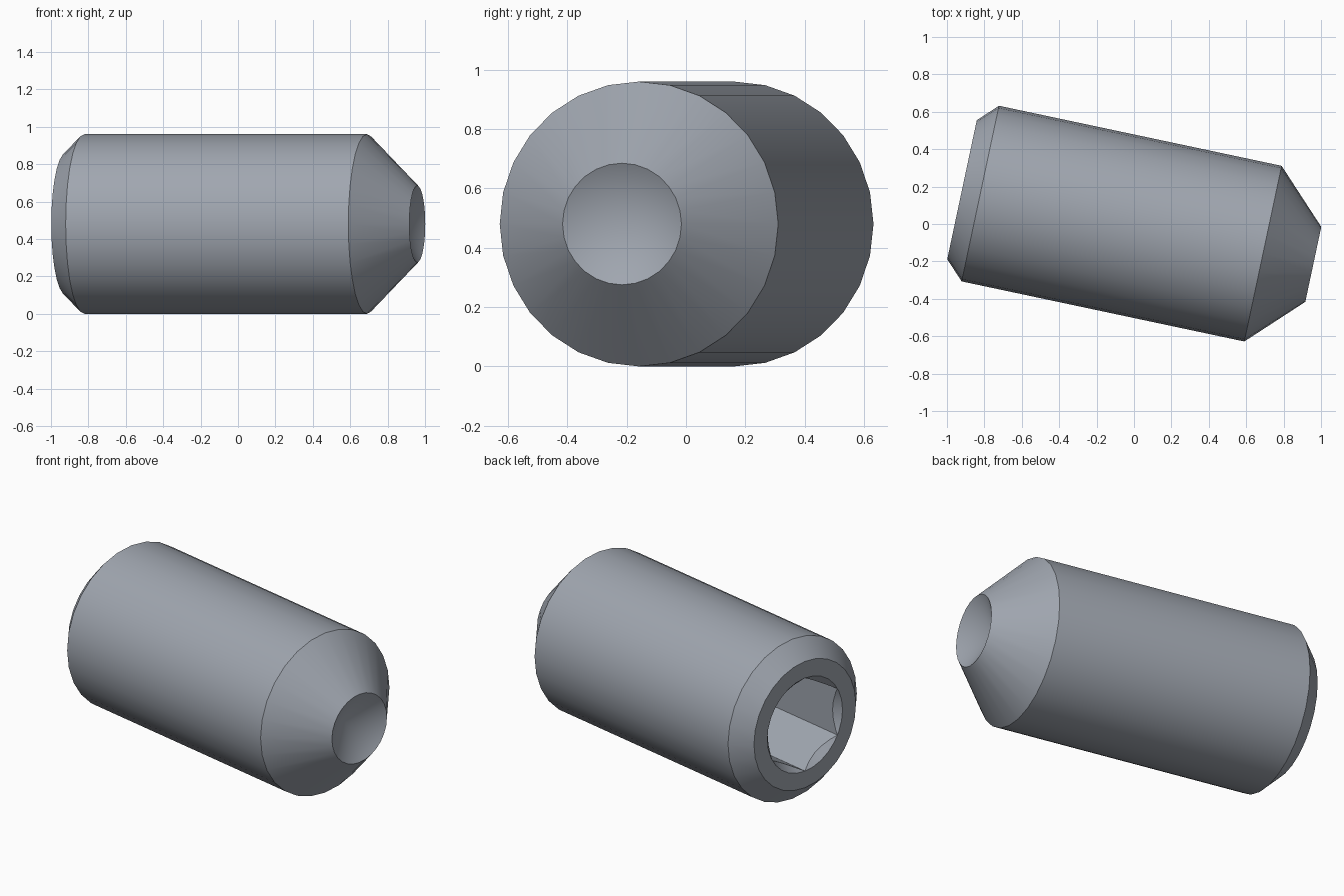
import bpy, bmesh, math

old = bpy.data.objects.get("Cube")
if old:
    bpy.data.objects.remove(old, do_unlink=True)

# Single steel colour
steel = bpy.data.materials.new("blue_grey_steel")
colour = (0.35, 0.38, 0.43, 1.0)
steel.diffuse_color = colour
steel.use_nodes = True
steel.node_tree.nodes["Principled BSDF"].inputs["Base Color"].default_value = colour


def lathe(name, profile, sides):
    """Closed solid turned about the x axis from (x, radius) points."""
    bm = bmesh.new()
    rings = []
    for x, r in profile:
        count = sides if r > 0 else 1
        angles = [math.pi / 2 + math.tau * i / sides for i in range(count)]
        rings.append([bm.verts.new((x, r * math.cos(a), r * math.sin(a))) for a in angles])
    for a, b in zip(rings, rings[1:]):
        for i in range(sides):
            j = (i + 1) % sides
            if len(b) == 1:
                bm.faces.new((a[i], a[j], b[0]))
            else:
                bm.faces.new((a[i], a[j], b[j], b[i]))
    for end in (rings[0], rings[-1]):
        if len(end) > 1:
            bm.faces.new(end)
    bmesh.ops.recalc_face_normals(bm, faces=bm.faces)
    mesh = bpy.data.meshes.new(name)
    bm.to_mesh(mesh)
    bm.free()
    mesh.materials.append(steel)
    obj = bpy.data.objects.new(name, mesh)
    bpy.context.collection.objects.link(obj)
    obj.location = (0, -0.012, 0.48)
    obj.rotation_euler.z = math.radians(-12)
    return obj


BACK, TIP = -0.94, 0.98

# Chamfered body with a tapered point and a shallow cone recess in its tip
screw = lathe("set_screw_body", [
    (BACK, 0.38), (-0.84, 0.48), (0.705, 0.48), (TIP, 0.205), (TIP - 0.115, 0)], 28)

# Hex socket and the countersink around its mouth
hex_cutter = lathe("hex_socket_cutter", [(BACK - 0.1, 0.279), (BACK + 0.6, 0.279)], 6)
sink_cutter = lathe("countersink_cutter", [(BACK - 0.02, 0.30), (BACK + 0.08, 0.20)], 28)

bpy.ops.object.select_all(action="DESELECT")
bpy.context.view_layer.objects.active = screw
screw.select_set(True)
for cutter in (hex_cutter, sink_cutter):
    cutter.hide_render = True
    cut = screw.modifiers.new(cutter.name, "BOOLEAN")
    cut.operation = "DIFFERENCE"
    cut.solver = "EXACT"
    cut.object = cutter
    bpy.ops.object.modifier_apply(modifier=cut.name)
    bpy.data.objects.remove(cutter, do_unlink=True)

bpy.ops.object.shade_smooth_by_angle(angle=math.radians(25))
